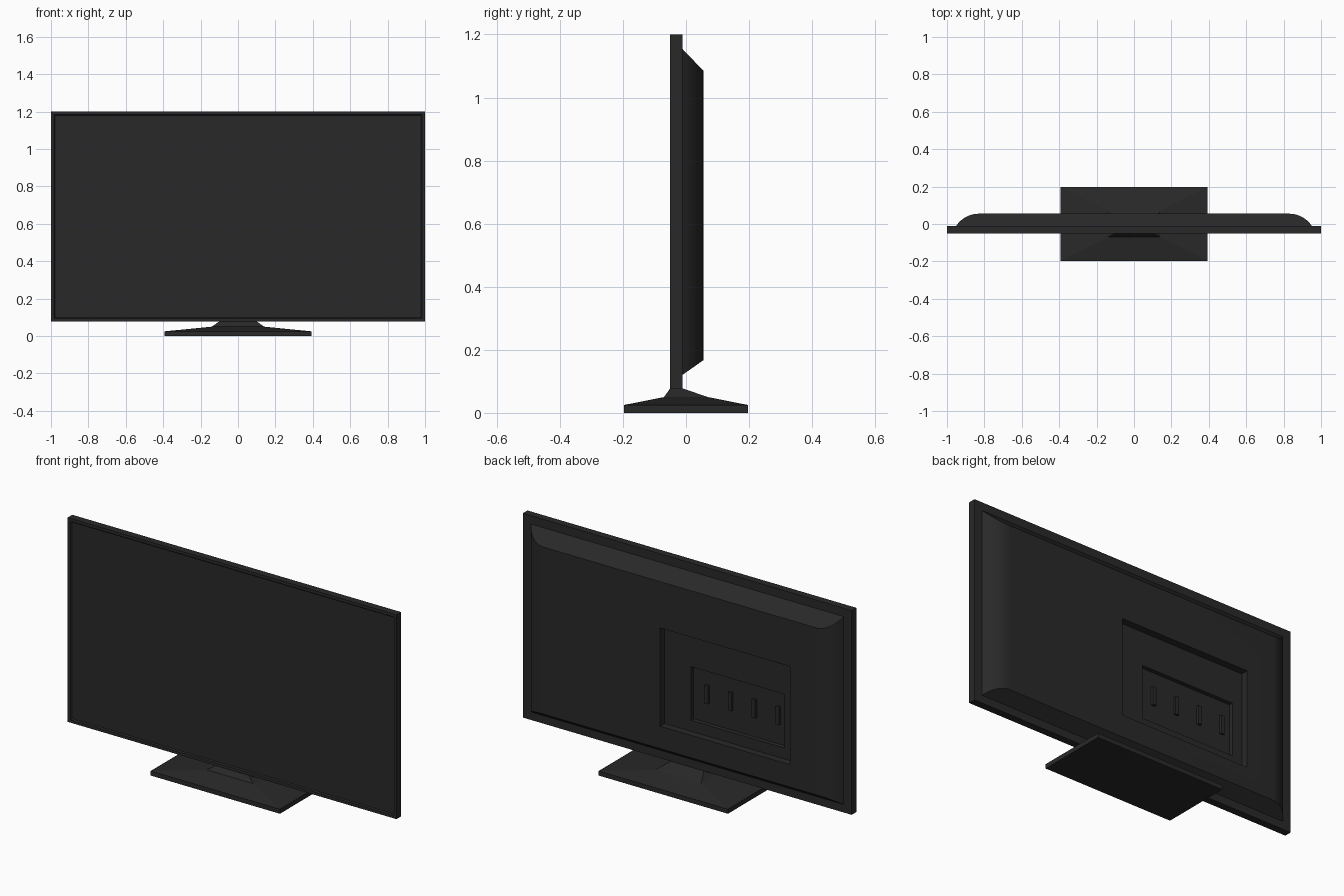
import bpy, bmesh, math

if "Cube" in bpy.data.objects:
    bpy.data.objects.remove(bpy.data.objects["Cube"])

dark = bpy.data.materials.new("dark_plastic")
dark.diffuse_color = (0.022, 0.022, 0.022, 1)
dark.use_nodes = True
dark.node_tree.nodes["Principled BSDF"].inputs["Base Color"].default_value = dark.diffuse_color


def loft(name, rings, axis, smooth=False):
    """Skin rectangles (u0, u1, v0, v1, level) stacked along the y or z axis."""
    bm = bmesh.new()
    loops = []
    for u0, u1, v0, v1, h in rings:
        corners = [(u0, v0), (u1, v0), (u1, v1), (u0, v1)]
        loops.append([bm.verts.new((u, h, v) if axis == "y" else (u, v, h))
                      for u, v in corners])
    for a, b in zip(loops, loops[1:]):
        for i in range(4):
            j = (i + 1) % 4
            bm.faces.new((a[i], a[j], b[j], b[i]))
    bm.faces.new(loops[0])
    bm.faces.new(loops[-1])
    bmesh.ops.recalc_face_normals(bm, faces=bm.faces)
    mesh = bpy.data.meshes.new(name)
    bm.to_mesh(mesh)
    bm.free()
    mesh.materials.append(dark)
    obj = bpy.data.objects.new(name, mesh)
    bpy.context.collection.objects.link(obj)
    if smooth:
        bpy.ops.object.select_all(action="DESELECT")
        obj.select_set(True)
        bpy.context.view_layer.objects.active = obj
        bpy.ops.object.shade_smooth_by_angle(angle=math.radians(25))
    return obj


# Screen panel with a thin bezel around the slightly sunken display
loft("screen_panel", [
    (-1, 1, 0.077, 1.2, -0.011),
    (-1, 1, 0.077, 1.2, -0.051),
    (-0.984, 0.984, 0.093, 1.184, -0.051),
    (-0.979, 0.979, 0.098, 1.179, -0.045),
], "y")

# Rear housing: rounded sides, sloped top and bottom, stepped connector recess
Y0, Y1, R, SWEEP, N = -0.012, 0.055, 0.1446, math.radians(57.5), 10
rings = []
for i in range(N + 1):
    a = SWEEP * (1 - i / N)
    y = Y1 - R * (1 - math.cos(a))
    t = (y - Y0) / (Y1 - Y0)
    w = 0.83 + R * math.sin(a)
    rings.append((-w, w, 0.12 + 0.047 * t, 1.155 - 0.07 * t, y))
recess = (-0.67, 0.12, 0.29, 0.83)
inner = (-0.61, -0.04, 0.35, 0.645)
rings += [(*recess, Y1), (*recess, 0.015), (*inner, 0.015), (*inner, -0.008)]
loft("rear_housing", rings, "y", smooth=True)

# Row of connector sockets in the recess
for i in range(4):
    x = -0.126 - 0.144 * i
    loft(f"socket_{i + 1}", [
        (x - 0.011, x + 0.011, 0.46, 0.56, -0.009),
        (x - 0.011, x + 0.011, 0.46, 0.56, 0.006),
    ], "y")

# Stand: flat foot, shallow pyramid and short neck
loft("stand", [
    (-0.393, 0.393, -0.197, 0.197, 0),
    (-0.393, 0.393, -0.197, 0.197, 0.025),
    (-0.14, 0.14, -0.07, 0.07, 0.05),
    (-0.10, 0.10, -0.05, -0.012, 0.078),
], "z")
